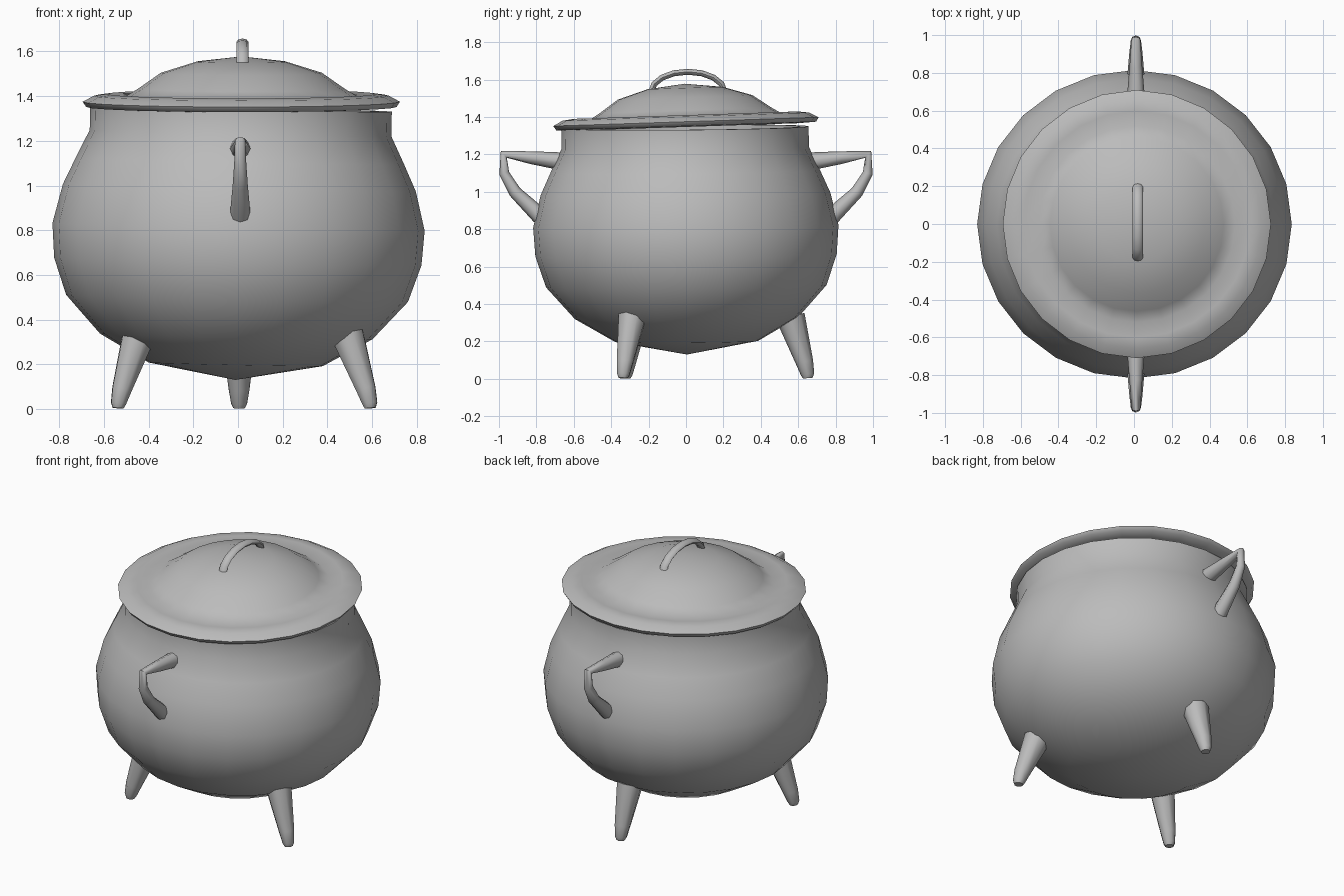
import bpy, bmesh, math
from mathutils import Matrix, Vector

if "Cube" in bpy.data.objects:
    bpy.data.objects.remove(bpy.data.objects["Cube"], do_unlink=True)

iron = bpy.data.materials.new("grey_iron")
iron.use_nodes = True
iron.diffuse_color = (0.5, 0.5, 0.5, 1)
iron.node_tree.nodes["Principled BSDF"].inputs["Base Color"].default_value = iron.diffuse_color


def smooth(obj, angle):
    bpy.ops.object.select_all(action="DESELECT")
    obj.select_set(True)
    bpy.context.view_layer.objects.active = obj
    bpy.ops.object.shade_smooth_by_angle(angle=math.radians(angle))


def lathe(name, profile, steps, matrix, angle):
    """Spin a (radius, height) profile around z, then place it."""
    bm = bmesh.new()
    verts = [bm.verts.new((r, 0, z)) for r, z in profile]
    edges = [bm.edges.new(pair) for pair in zip(verts, verts[1:])]
    bmesh.ops.spin(bm, geom=verts + edges, axis=(0, 0, 1), cent=(0, 0, 0),
                   angle=math.tau, steps=steps)
    bmesh.ops.remove_doubles(bm, verts=bm.verts, dist=0.0005)
    bmesh.ops.recalc_face_normals(bm, faces=bm.faces)
    bm.transform(matrix)
    mesh = bpy.data.meshes.new(name)
    bm.to_mesh(mesh)
    bm.free()
    mesh.materials.append(iron)
    obj = bpy.data.objects.new(name, mesh)
    bpy.context.collection.objects.link(obj)
    smooth(obj, angle)


def tube(name, points, widen=1.0, center_x=0.0):
    """Round bar through (x, y, z, radius) points, optionally widened in x."""
    curve = bpy.data.curves.new(name, "CURVE")
    curve.dimensions = "3D"
    curve.bevel_depth = 1
    curve.bevel_resolution = 2
    curve.use_fill_caps = True
    spline = curve.splines.new("POLY")
    spline.points.add(len(points) - 1)
    for p, (x, y, z, r) in zip(spline.points, points):
        p.co = (x, y, z, 1)
        p.radius = r
    helper = bpy.data.objects.new(name + "_curve", curve)
    bpy.context.collection.objects.link(helper)
    bpy.context.view_layer.update()
    mesh = bpy.data.meshes.new_from_object(
        helper.evaluated_get(bpy.context.evaluated_depsgraph_get()))
    bpy.data.objects.remove(helper, do_unlink=True)
    for v in mesh.vertices:
        v.co.x = center_x + (v.co.x - center_x) * widen
    mesh.materials.clear()
    mesh.materials.append(iron)
    obj = bpy.data.objects.new(name, mesh)
    bpy.context.collection.objects.link(obj)
    smooth(obj, 60)


def tilt(x_deg, y_deg, pivot):
    turn = (Matrix.Rotation(math.radians(x_deg), 4, "X")
            @ Matrix.Rotation(math.radians(y_deg), 4, "Y"))
    return Matrix.Translation(pivot) @ turn @ Matrix.Translation(-Vector(pivot))


# Pot: round belly, straight neck, rim and inner wall
pot = [(0, 0.13), (0.39, 0.2), (0.61, 0.325), (0.765, 0.495), (0.822, 0.66),
       (0.833, 0.815), (0.79, 0.99), (0.735, 1.11), (0.675, 1.235), (0.675, 1.345),
       (0.63, 1.345), (0.63, 1.235), (0.74, 0.99), (0.77, 0.7), (0.56, 0.38), (0, 0.2)]
lathe("pot", pot, 24, tilt(0.5, 1.2, (0, 0, 0.7)) @ Matrix.Diagonal((1, 0.98, 1, 1)), 60)

# Lid: rolled brim, shallow valley and dome, resting slightly crooked
lid = [(0, 1.578), (0.2, 1.555), (0.36, 1.505), (0.46, 1.435), (0.52, 1.398),
       (0.6, 1.41), (0.66, 1.402), (0.71, 1.375), (0.695, 1.352), (0.6, 1.347),
       (0.5, 1.36), (0.42, 1.42), (0.2, 1.52), (0, 1.54)]
lathe("lid", lid, 24, Matrix.Translation((0.015, 0, 0)) @ tilt(1.9, 0, (0, 0, 1.37)), 75)

# Lid handle: a flattened arch running front to back
arch = [(0.02, 0.01 - 0.195 * math.cos(a), 1.535 + 0.107 * math.sin(a), 0.016)
        for a in (math.pi * i / 8 for i in range(9))]
tube("lid_handle", arch, 1.7, 0.02)

# Side handles at front and back
for name, s in (("front_handle", -1), ("back_handle", 1)):
    tube(name, [(0.01, s * 0.64, 1.16, 0.05), (0.01, s * 0.83, 1.183, 0.034),
                (0.01, s * 0.974, 1.2, 0.024), (0.01, s * 0.972, 1.1, 0.027),
                (0.01, s * 0.915, 1.0, 0.034), (0.01, s * 0.78, 0.87, 0.046)])

# Three tapered, splayed legs
feet = {"right_leg": (-0.535, -0.32), "left_leg": (0.59, -0.335), "back_leg": (0.005, 0.65)}
for name, (x, y) in feet.items():
    tube(name, [(x * 0.83, y * 0.86, 0.33, 0.078), (x * 0.97, y * 0.975, 0.09, 0.047),
                (x, y, 0.025, 0.036), (x * 1.003, y * 1.003, 0.004, 0.026)])
